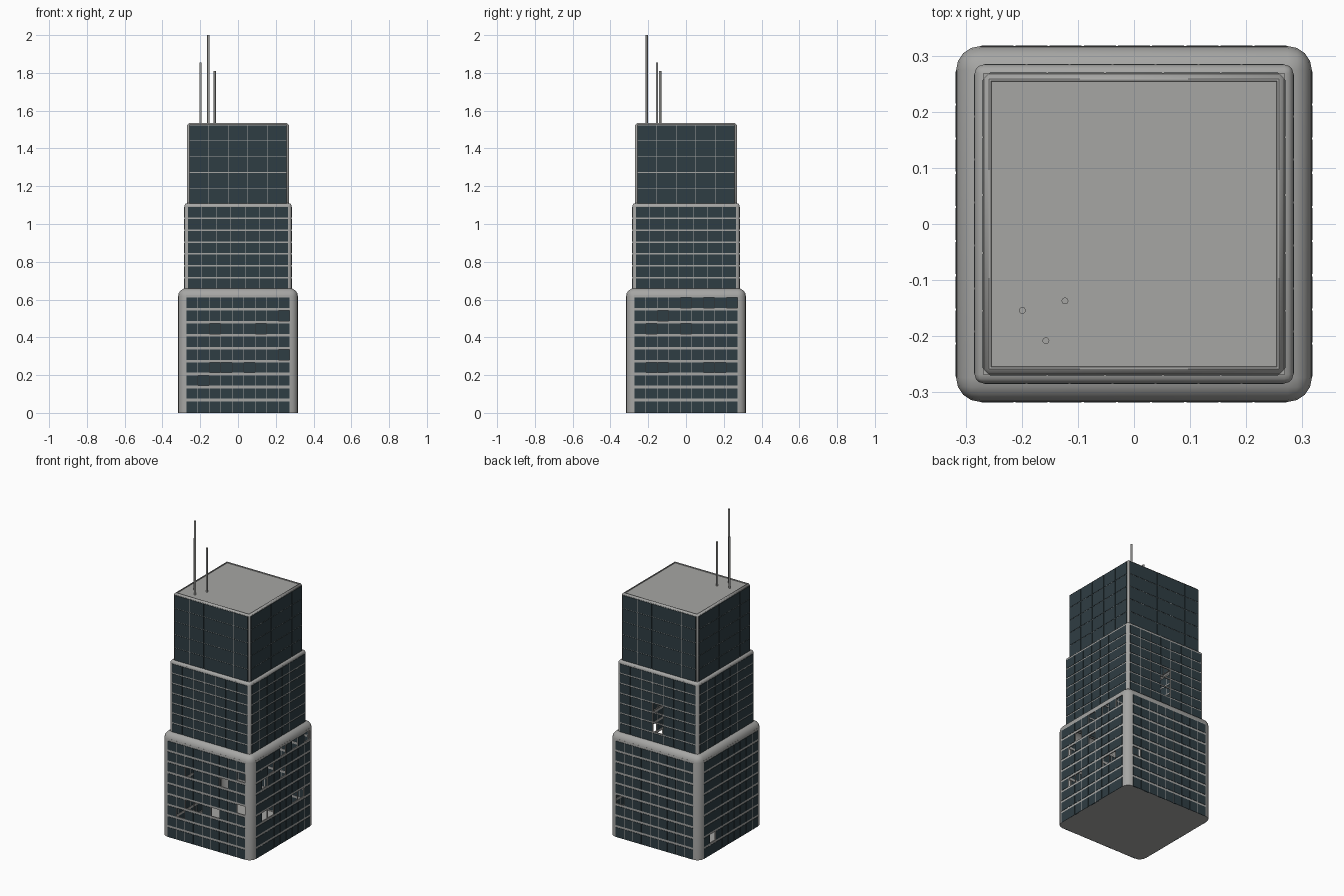
import bpy, bmesh
from math import pi
from mathutils import Matrix, Vector

if "Cube" in bpy.data.objects:
    bpy.data.objects.remove(bpy.data.objects["Cube"])


def material(name, rgb):
    m = bpy.data.materials.new(name)
    m.diffuse_color = (*rgb, 1)
    m.use_nodes = True
    m.node_tree.nodes["Principled BSDF"].inputs["Base Color"].default_value = (*rgb, 1)
    return m


GREY = material("concrete grey", (0.38, 0.38, 0.37))
GLASS = material("dark teal glass", (0.028, 0.047, 0.057))


def finish(bm, name, mat, smooth=False):
    mesh = bpy.data.meshes.new(name)
    bm.to_mesh(mesh)
    bm.free()
    mesh.materials.append(mat)
    ob = bpy.data.objects.new(name, mesh)
    bpy.context.collection.objects.link(ob)
    if smooth:
        bpy.ops.object.select_all(action="DESELECT")
        ob.select_set(True)
        bpy.context.view_layer.objects.active = ob
        bpy.ops.object.shade_smooth_by_angle(angle=pi / 5)
    return ob


def add_box(bm, lo, hi, turn=Matrix()):
    lo, hi = Vector(lo), Vector(hi)
    size = Matrix.Diagonal((*(hi - lo), 1))
    bmesh.ops.create_cube(bm, size=1, matrix=turn @ Matrix.Translation((lo + hi) / 2) @ size)


def build_frame(name, half, z0, z1, bevel, segments, is_base, is_crown):
    """Hollow rounded tier: corner posts and rim, with the four walls left open."""
    bm = bmesh.new()
    add_box(bm, (-half, -half, z0), (half, half, z1))
    edges = [e for e in bm.edges if max(v.co.z for v in e.verts) > z1 - 1e-4]
    bmesh.ops.bevel(bm, geom=edges, offset=bevel, segments=segments, profile=0.5,
                    affect="EDGES", clamp_overlap=True)
    bm.normal_update()
    big = [f for f in bm.faces if f.calc_area() > half * half / 2]
    top = [f for f in big if f.normal.z > 0.9]
    bottom = [f for f in big if f.normal.z < -0.9]
    gone = [f for f in big if abs(f.normal.z) < 0.1]
    if is_crown:      # parapet around a sunken roof
        bmesh.ops.inset_region(bm, faces=top, thickness=0.005, depth=0)
        bmesh.ops.inset_region(bm, faces=top, thickness=0.001, depth=-0.006)
    else:
        gone += top
    if not is_base:
        gone += bottom
    bmesh.ops.delete(bm, geom=gone, context="FACES")
    finish(bm, name + "_frame", GREY, smooth=True)


def build_walls(name, half, z0, z1, bevel, count, row_gap, col_gap, missing):
    """Square grid of glass plates with thin bars; missing holds (side, row, column)."""
    glass, bars = bmesh.new(), bmesh.new()
    w, top = half - bevel, z1 - bevel
    du, dz = 2 * w / count, (top - z0) / count
    for side in range(4):
        turn = Matrix.Rotation(side * pi / 2, 4, "Z")
        for i in range(count + 1):
            u, z = -w + i * du, z0 + i * dz
            add_box(bars, (u - col_gap / 2, -half + 0.001, z0),
                    (u + col_gap / 2, -half + 0.007, top), turn)
            add_box(bars, (-w, -half + 0.001, max(z - row_gap / 2, z0)),
                    (w, -half + 0.008, z + row_gap / 2), turn)
        for row in range(count):
            for col in range(count):
                if (side, row, col) in missing:
                    continue
                u, z = -w + col * du, z0 + row * dz
                foot = z if row == 0 else z + row_gap / 2
                add_box(glass, (u + col_gap / 2, -half - 0.001, foot),
                        (u + du - col_gap / 2, -half + 0.006, z + dz - row_gap / 2), turn)
    finish(bars, name + "_window_bars", GREY)
    finish(glass, name + "_windows", GLASS)


# Missing panes; sides are 0 front, 1 +x, 2 back, 3 -x
FRONT, EAST, BACK, WEST = range(4)
lower_gaps = {(FRONT, r, c) for r, c in
              [(6, 2), (6, 6), (7, 8), (4, 8), (3, 2), (3, 3), (3, 5), (2, 1)]}
lower_gaps |= {(EAST, r, c) for r, c in
               [(8, 4), (8, 6), (8, 8), (7, 2), (6, 1), (6, 4), (3, 1), (3, 2), (3, 6), (3, 7)]}
lower_gaps |= {(BACK, 3, 0), (WEST, 1, 1)}
middle_gaps = {(BACK, r, 3) for r in (1, 2, 3)}

# name, half width, bottom, top, bevel, bevel segments, panes per side, row gap, column gap
TIERS = [
    ("lower_tier", 0.317, 0.0, 0.66, 0.043, 4, 9, 0.014, 0.004, lower_gaps),
    ("middle_tier", 0.284, 0.652, 1.11, 0.016, 3, 7, 0.008, 0.004, middle_gaps),
    ("upper_tier", 0.269, 1.105, 1.535, 0.011, 1, 5, 0.003, 0.003, set()),
]
for n, (name, half, z0, z1, bevel, segs, count, rg, cg, missing) in enumerate(TIERS):
    build_frame(name, half, z0, z1, bevel, segs, n == 0, n == 2)
    build_walls(name, half, z0, z1, bevel, count, rg, cg, missing)

# Rooftop masts
for label, x, y, tip in [("left", -0.199, -0.154, 1.855),
                         ("tall", -0.157, -0.208, 2.0),
                         ("short", -0.123, -0.137, 1.81)]:
    bm = bmesh.new()
    base = 1.525
    bmesh.ops.create_cone(bm, cap_ends=True, segments=16, radius1=0.006, radius2=0.006,
                          depth=tip - base,
                          matrix=Matrix.Translation((x, y, (tip + base) / 2)))
    finish(bm, label + "_mast", GREY, smooth=True)
